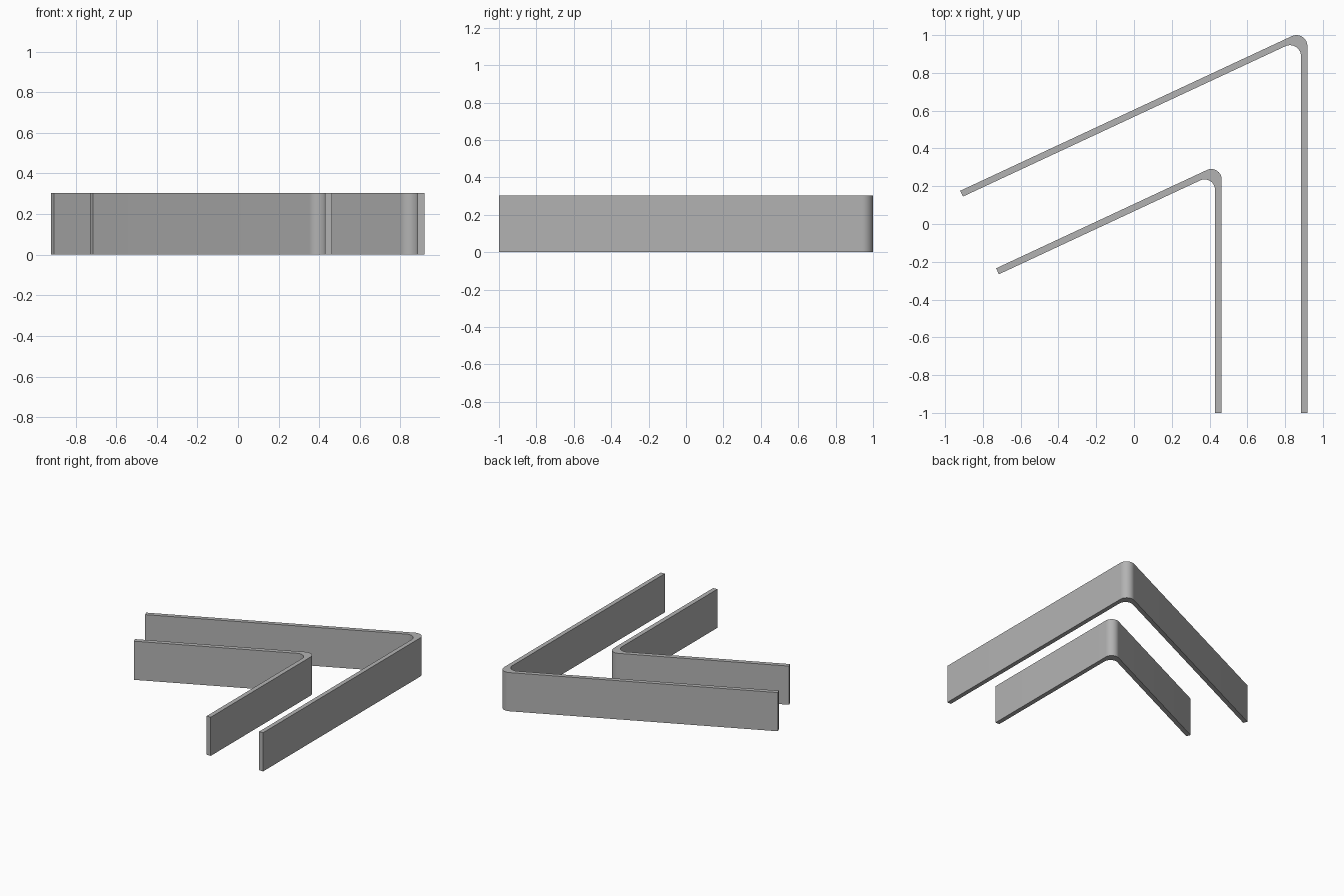
import bpy
import bmesh
from math import radians, sin, cos
from mathutils import Vector

HEIGHT = 0.303
SLOPE = radians(25)
NORMAL = Vector((-sin(SLOPE), cos(SLOPE)))   # outward side of the sloping arm
SEGMENTS = 16

cube = bpy.data.objects.get("Cube")
if cube:
    bpy.data.objects.remove(cube, do_unlink=True)

grey = bpy.data.materials.new("plain_grey")
grey.use_nodes = True
grey.diffuse_color = (0.45, 0.45, 0.45, 1)
grey.node_tree.nodes["Principled BSDF"].inputs["Base Color"].default_value = grey.diffuse_color


def corner_arc(centre, radius):
    """Points round the bend, from the straight leg to the sloping arm."""
    turn = radians(90) + SLOPE
    return [centre + radius * Vector((cos(turn * i / SEGMENTS), sin(turn * i / SEGMENTS)))
            for i in range(SEGMENTS + 1)]


def bent_strip(name, right_x, top_y, arm_end_x, thickness, radius):
    """Upright strip with a straight leg, a rounded bend and a sloping arm."""
    outer_centre = Vector((right_x - radius, top_y - radius))
    outer = corner_arc(outer_centre, radius)

    # Inner bend touches both inner faces
    inner_x = right_x - thickness
    offset = NORMAL.dot(outer_centre) - thickness
    cx = inner_x - radius
    inner = corner_arc(Vector((cx, (offset + sin(SLOPE) * cx) / cos(SLOPE))), radius)

    # Square-cut end of the sloping arm
    run = outer[-1].x - arm_end_x
    end = outer[-1] - Vector((run, run * sin(SLOPE) / cos(SLOPE)))
    outline = ([Vector((right_x, -1))] + outer + [end, end - NORMAL * thickness]
               + inner[::-1] + [Vector((inner_x, -1))])

    bm = bmesh.new()
    base = bm.faces.new([bm.verts.new((p.x, p.y, 0)) for p in outline])
    top = bmesh.ops.extrude_face_region(bm, geom=[base], use_keep_orig=True)
    verts = [v for v in top["geom"] if isinstance(v, bmesh.types.BMVert)]
    bmesh.ops.translate(bm, verts=verts, vec=(0, 0, HEIGHT))
    bmesh.ops.recalc_face_normals(bm, faces=bm.faces)
    mesh = bpy.data.meshes.new(name)
    bm.to_mesh(mesh)
    bm.free()
    mesh.materials.append(grey)

    obj = bpy.data.objects.new(name, mesh)
    bpy.context.collection.objects.link(obj)
    bpy.ops.object.select_all(action='DESELECT')
    obj.select_set(True)
    bpy.context.view_layer.objects.active = obj
    bpy.ops.object.shade_smooth_by_angle(angle=radians(30))


bent_strip("outer_bent_strip", 0.918, 1.0, -0.92, 0.034, 0.058)
bent_strip("inner_bent_strip", 0.464, 0.291, -0.73, 0.035, 0.055)
